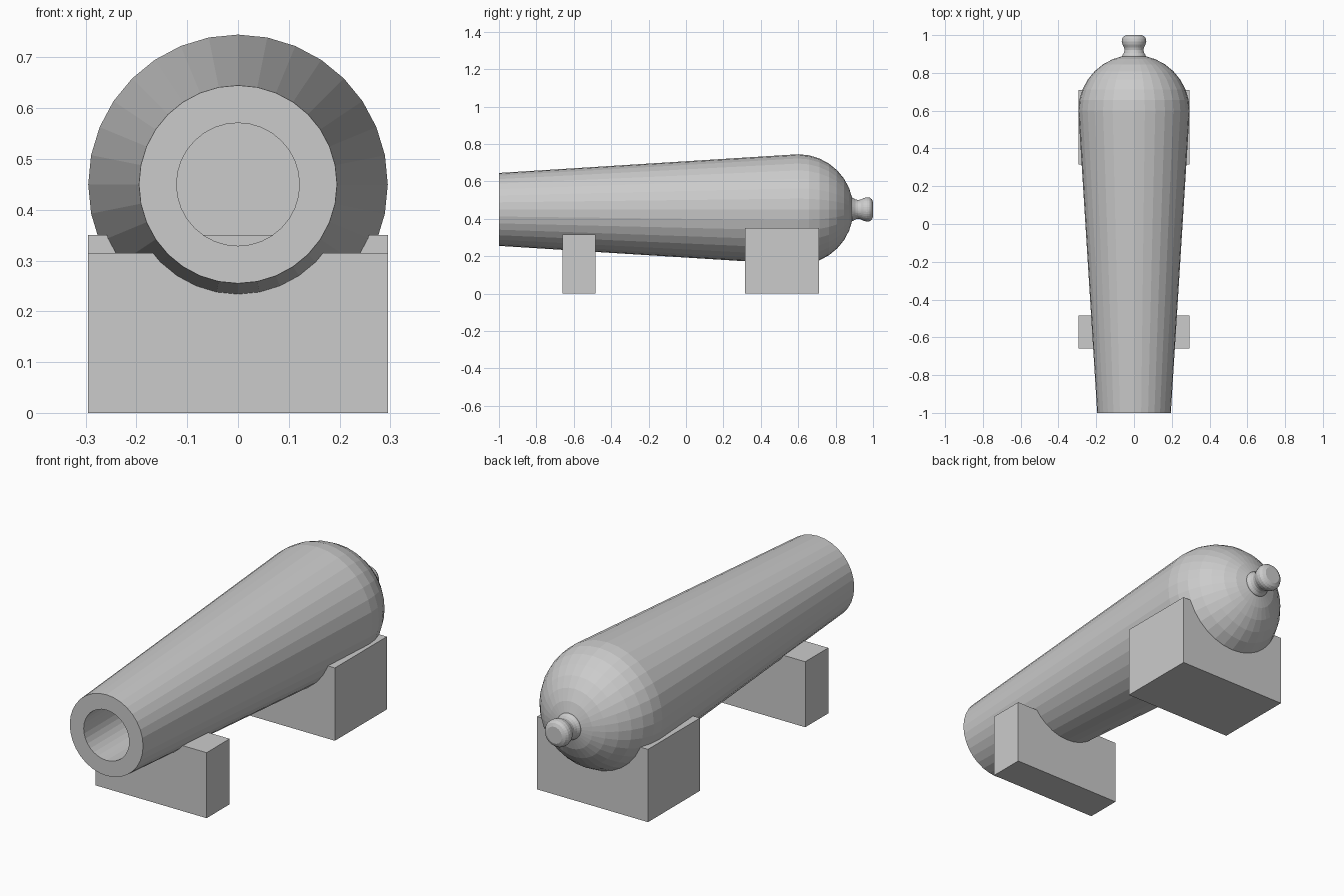
import bpy, bmesh, math

if "Cube" in bpy.data.objects:
    bpy.data.objects.remove(bpy.data.objects["Cube"])

AXIS_Z = 0.45
SIDES = 32

grey = bpy.data.materials.new("iron_grey")
grey.diffuse_color = (0.6, 0.6, 0.6, 1)
grey.use_nodes = True
grey.node_tree.nodes["Principled BSDF"].inputs["Base Color"].default_value = grey.diffuse_color


def finish(name, bm):
    bmesh.ops.recalc_face_normals(bm, faces=bm.faces)
    mesh = bpy.data.meshes.new(name)
    bm.to_mesh(mesh)
    bm.free()
    mesh.materials.append(grey)
    obj = bpy.data.objects.new(name, mesh)
    bpy.context.collection.objects.link(obj)
    return obj


def lathe(name, profile):
    """Revolve (radius, y) points around the barrel axis."""
    bm = bmesh.new()
    verts = [bm.verts.new((r, y, AXIS_Z)) for r, y in profile]
    edges = [bm.edges.new(pair) for pair in zip(verts, verts[1:])]
    bmesh.ops.spin(bm, geom=verts + edges, cent=(0, 0, AXIS_Z), axis=(0, 1, 0),
                   angle=math.tau, steps=SIDES)
    bmesh.ops.remove_doubles(bm, verts=bm.verts, dist=0.0005)
    return finish(name, bm)


def block(name, y0, y1, height):
    bm = bmesh.new()
    bmesh.ops.create_cube(bm, size=1)
    bmesh.ops.scale(bm, vec=(0.59, y1 - y0, height), verts=bm.verts)
    bmesh.ops.translate(bm, vec=(0, (y0 + y1) / 2, height / 2), verts=bm.verts)
    return finish(name, bm)


# Tapered barrel with open bore and hemispherical breech
R, BREECH_Y = 0.295, 0.6
dome = [(R * math.cos(i * math.pi / 16), BREECH_Y + R * math.sin(i * math.pi / 16))
        for i in range(9)]
lathe("barrel", [(0, 0.55), (0.121, 0.55), (0.121, -1), (0.195, -1)] + dome)

# Rounded knob at the rear, with a flared neck
lathe("breech_knob", [(0, 0.87), (0.064, 0.87), (0.062, 0.893), (0.054, 0.905),
                      (0.050, 0.92), (0.053, 0.935), (0.061, 0.95), (0.065, 0.967),
                      (0.063, 0.982), (0.055, 0.993), (0.04, 1.0), (0, 1.0)])

# Support blocks in which the barrel rests
block("front_support", -0.66, -0.485, 0.315)
block("rear_support", 0.315, 0.71, 0.35)
